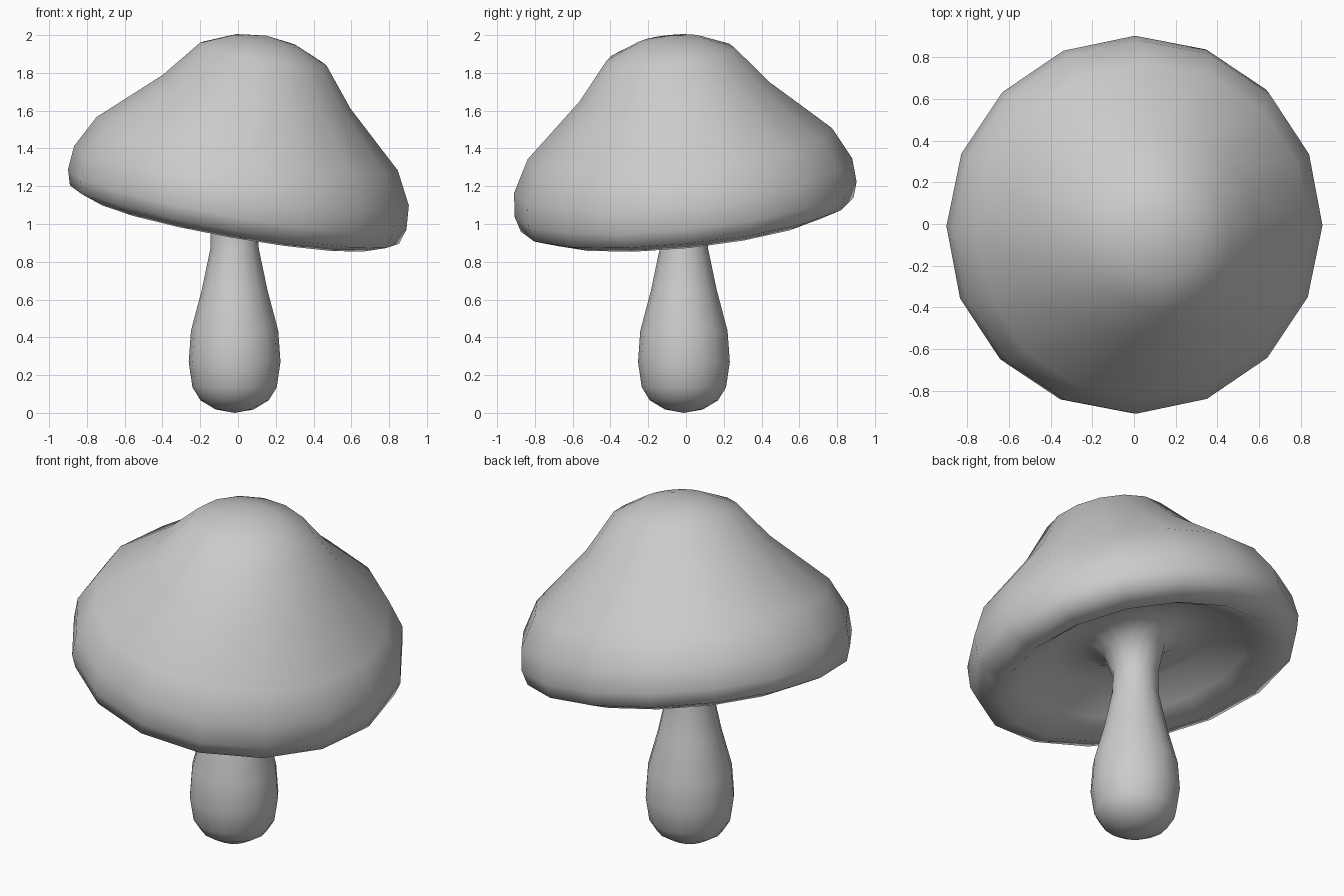
import bpy, bmesh, math
from mathutils import Vector

if "Cube" in bpy.data.objects:
    bpy.data.objects.remove(bpy.data.objects["Cube"])

SIDES = 16
CAP_AXIS = Vector((0.178, -0.104, 1.0)).normalized()
CAP_CENTRE = Vector((-0.004, -0.002, 1.13))
STEM_X, STEM_Y = -0.018, -0.011

# stem profile, bottom to top: radius, z
STEM = [(0.1, 0.018), (0.18, 0.066), (0.223, 0.135), (0.243, 0.27), (0.231, 0.435),
        (0.174, 0.65), (0.128, 0.87), (0.125, 1.0)]

# cap profile from the stem flare, out under the gills, over the lip to the crown:
# radius, distance along the tilted cap axis
CAP = [(0.17, 0.01), (0.29, 0.07), (0.45, 0.06), (0.62, -0.05), (0.755, -0.128),
       (0.885, -0.082), (0.91, 0.0), (0.9, 0.128), (0.81, 0.301), (0.505, 0.582),
       (0.34, 0.786), (0.173, 0.858)]


def ring(bm, centre, axis, radius):
    turn = Vector((0, 0, 1)).rotation_difference(axis)
    verts = []
    for i in range(SIDES):
        a = math.tau * i / SIDES
        verts.append(bm.verts.new(centre + turn @ Vector((radius * math.cos(a), radius * math.sin(a), 0))))
    return verts


bm = bmesh.new()
rings = [ring(bm, Vector((STEM_X, STEM_Y, z)), Vector((0, 0, 1)), r) for r, z in STEM]
rings += [ring(bm, CAP_CENTRE + CAP_AXIS * t, CAP_AXIS, r) for r, t in CAP]

# skin between neighbouring rings
for lower, upper in zip(rings, rings[1:]):
    for i in range(SIDES):
        j = (i + 1) % SIDES
        bm.faces.new((lower[i], lower[j], upper[j], upper[i]))

# foot and crown tips
foot = bm.verts.new((STEM_X, STEM_Y, 0))
crown = bm.verts.new(CAP_CENTRE + CAP_AXIS * 0.885)
for i in range(SIDES):
    j = (i + 1) % SIDES
    bm.faces.new((rings[0][j], rings[0][i], foot))
    bm.faces.new((rings[-1][i], rings[-1][j], crown))

bmesh.ops.recalc_face_normals(bm, faces=bm.faces)
for f in bm.faces:
    f.smooth = True
mesh = bpy.data.meshes.new("mushroom")
bm.to_mesh(mesh)
bm.free()
bpy.context.collection.objects.link(bpy.data.objects.new("mushroom", mesh))
